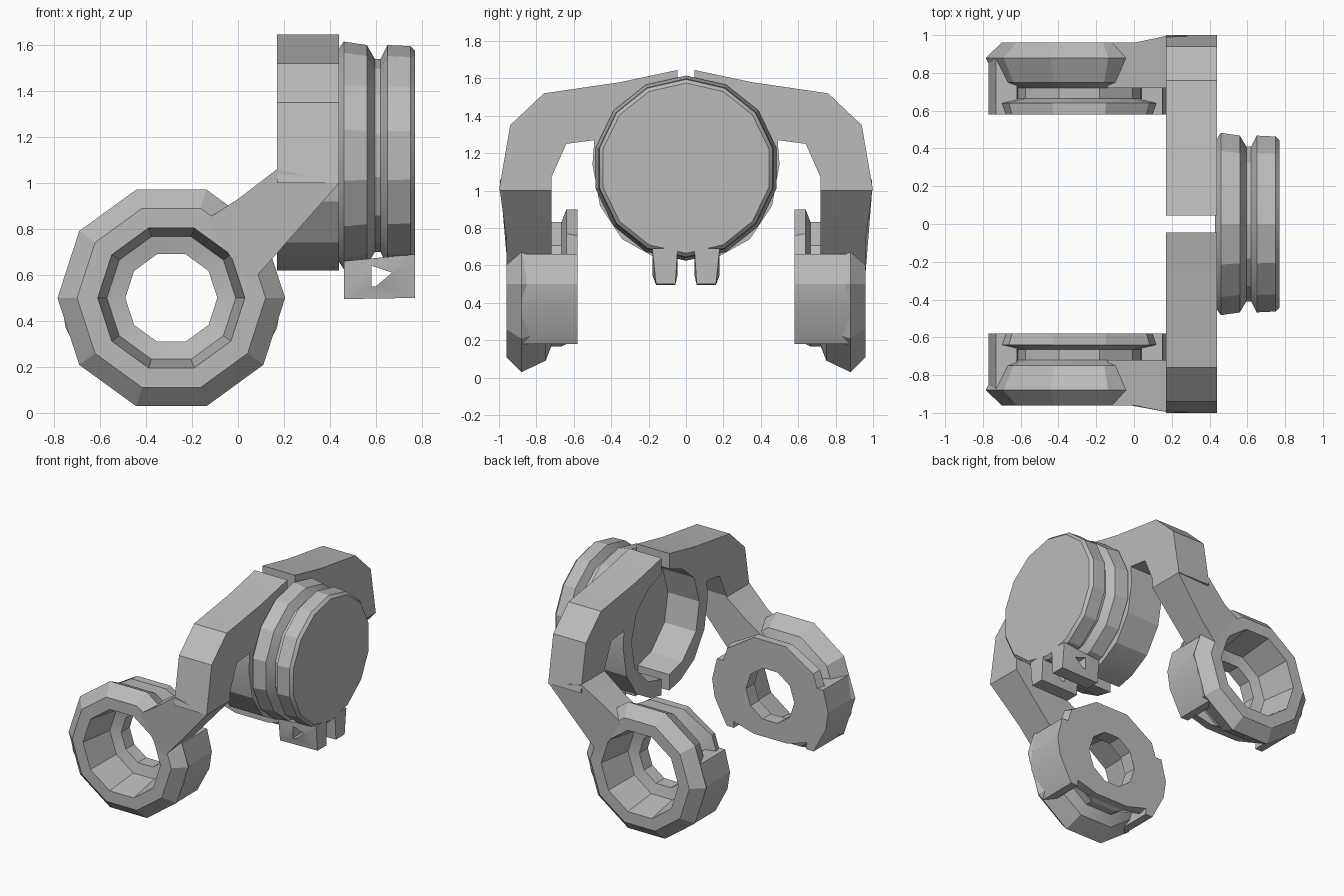
import bpy, math
from mathutils import Vector

cube = bpy.data.objects.get("Cube")
if cube:
    bpy.data.objects.remove(cube, do_unlink=True)

grey = bpy.data.materials.new("plain_grey")
grey.use_nodes = True
GREY = (0.5, 0.5, 0.5, 1)
grey.diffuse_color = GREY
grey.node_tree.nodes["Principled BSDF"].inputs["Base Color"].default_value = GREY


def build(name, verts, faces, mirror=True):
    """Make an object with outward normals, mirrored front to back if asked."""
    me = bpy.data.meshes.new(name)
    me.from_pydata(verts, [], faces)
    me.materials.append(grey)
    ob = bpy.data.objects.new(name, me)
    bpy.context.collection.objects.link(ob)
    bpy.ops.object.select_all(action='DESELECT')
    bpy.context.view_layer.objects.active = ob
    ob.select_set(True)
    bpy.ops.object.mode_set(mode='EDIT')
    bpy.ops.mesh.select_all(action='SELECT')
    bpy.ops.mesh.normals_make_consistent(inside=False)
    bpy.ops.object.mode_set(mode='OBJECT')
    bpy.ops.object.shade_smooth_by_angle(angle=math.radians(20))
    if mirror:
        mod = ob.modifiers.new("front_and_back", 'MIRROR')
        mod.use_axis = (False, True, False)
        mod.use_mirror_merge = False
    return ob


def place(axis, depth, u, v):
    return Vector((depth, u, v)) if axis == 'X' else Vector((u, depth, v))


def prism(name, axis, outline, a, b, hole=None):
    """Extrude an outline along an axis, with an optional matching hole."""
    loops = [outline] + ([hole] if hole else [])
    n = len(outline)
    verts = [place(axis, d, *p) for lp in loops for d in (a, b) for p in lp]
    ring = [(i, (i + 1) % n) for i in range(n)]
    faces = [(i + s, j + s, j + n + s, i + n + s)
             for s in range(0, 2 * n * len(loops), 2 * n) for i, j in ring]
    if hole:
        faces += [(i + s, j + s, j + 2 * n + s, i + 2 * n + s)
                  for s in (0, n) for i, j in ring]
    else:
        faces += [range(n), range(n, 2 * n)]
    return build(name, verts, faces)


def lathe(name, axis, centre, profile, sides, closed, turn=0.0, limit=None, mirror=True):
    """Spin a (depth, radius) profile about an axis."""
    verts, faces = [], []
    for d, r in profile:
        for k in range(sides):
            t = math.tau * (k + turn) / sides
            p = place(axis, d, centre[0] + r * math.cos(t), centre[1] + r * math.sin(t))
            if limit:
                limit(p)
            verts.append(p)
    m = len(profile)
    for i in range(m if closed else m - 1):
        j = (i + 1) % m
        for k in range(sides):
            q = (k + 1) % sides
            faces.append((i * sides + k, i * sides + q, j * sides + q, j * sides + k))
    if not closed:
        faces += [range(sides), range((m - 1) * sides, m * sides)]
    return build(name, verts, faces, mirror)


# Round end cap with a groove around its edge
lathe("disc", 'X', (0, 1.12),
      [(.43, .45), (.46, .495), (.56, .48), (.595, .42), (.62, .42),
       (.65, .48), (.75, .475), (.77, .455)], 14, False, 0.5, mirror=False)

# Arm and half clamp band, one piece on each side of the split
prism("clamp_arm", 'X',
      [(1, 1), (.94, 1.35), (.76, 1.52), (.35, 1.58), (.045, 1.645),
       (.045, 1.53), (.2, 1.47), (.34, 1.35), (.4, 1.15), (.36, .94),
       (.2, .78), (.045, .74), (.045, .62), (.18, .65), (.34, .74),
       (.46, .92), (.5, 1.14), (.49, 1.27), (.64, 1.25), (.72, 1.07), (.72, 1)],
      .17, .44)

# Slanting leg from the arm down to the ring
leg = prism("leg", 'Y',
            [(-.14, .84), (0, .93), (.17, 1.06), (.44, 1.0), (.21, .74),
             (.05, .56), (-.02, .66)], .72, .995)
for v in leg.data.vertices:
    if v.co.y > .9 and v.co.z < .95:
        v.co.y = .96


# Grooved ring; its thin inner flange is cut flat at top and bottom
def flatten(p):
    if p.y < .65:
        p.z = min(max(p.z, .18), .9)


RING = (-.29, .5)
lathe("ring", 'Y', RING,
      [(.58, .2), (.58, .44), (.64, .46), (.665, .35), (.72, .35), (.75, .43),
       (.88, .495), (.96, .41), (.96, .32), (.70, .28), (.68, .2)],
      10, True, 0, flatten)

# Walls closing the groove at both sides of the ring
for name, s in (("ring_wall_left", 1), ("ring_wall_right", -1)):
    prism(name, 'Y', [(RING[0] + s * x, z) for x, z in
                      ((.3, .18), (.36, .18), (.46, .37), (.48, .5), (.44, .66), (.33, .66))],
          .58, .88)

# Pair of lugs under the disc, each with a small hole
lug = prism("lug", 'Y', [(.46, .66), (.77, .69), (.77, .5), (.46, .495)], .045, .18,
            [(.58, .64), (.67, .61), (.6, .55), (.58, .55)])
for v in lug.data.vertices:
    if v.co.z < .52:
        v.co.y += .012 if v.co.y < .1 else -.02
